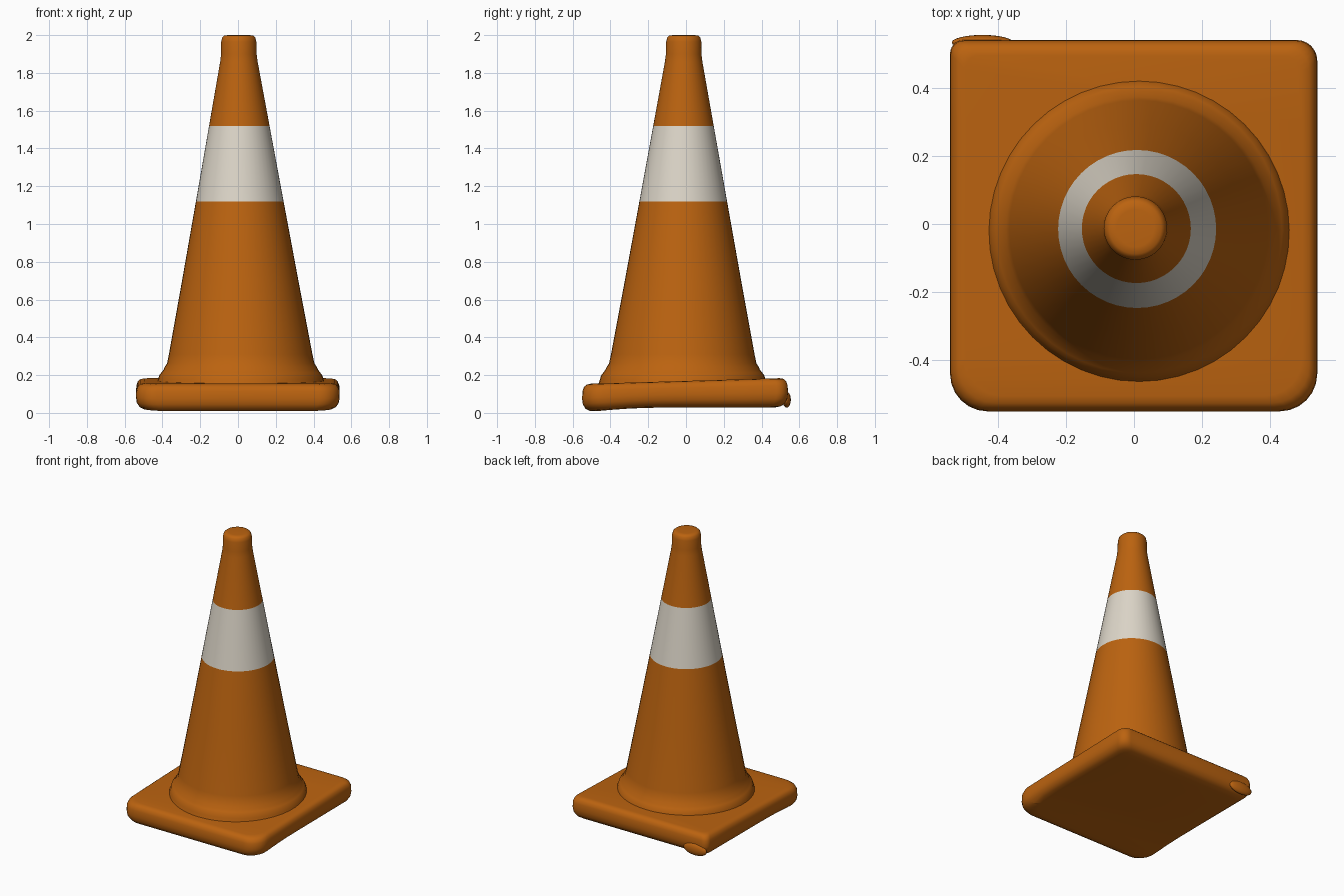
import bpy, bmesh, math
from mathutils import Vector

if "Cube" in bpy.data.objects:
    bpy.data.objects.remove(bpy.data.objects["Cube"])


def material(name, rgb):
    m = bpy.data.materials.new(name)
    m.diffuse_color = (*rgb, 1)
    m.use_nodes = True
    m.node_tree.nodes["Principled BSDF"].inputs["Base Color"].default_value = m.diffuse_color
    return m


orange = material("orange", (0.50, 0.125, 0.005))
white = material("off white", (0.72, 0.67, 0.58))


def finish(bm, name, mats, angle=50):
    bmesh.ops.recalc_face_normals(bm, faces=bm.faces[:])
    me = bpy.data.meshes.new(name)
    bm.to_mesh(me)
    bm.free()
    ob = bpy.data.objects.new(name, me)
    bpy.context.collection.objects.link(ob)
    for m in mats:
        me.materials.append(m)
    bpy.ops.object.select_all(action='DESELECT')
    ob.select_set(True)
    bpy.context.view_layer.objects.active = ob
    bpy.ops.object.shade_smooth_by_angle(angle=math.radians(angle))
    return ob


def loft(bm, rings, cap_start=True, cap_end=True):
    loops = [[bm.verts.new(p) for p in r] for r in rings]
    n = len(loops[0])
    for a, b in zip(loops, loops[1:]):
        for i in range(n):
            j = (i + 1) % n
            bm.faces.new((a[i], a[j], b[j], b[i]))
    if cap_start:
        bm.faces.new(loops[0][::-1])
    if cap_end:
        bm.faces.new(loops[-1])


# Base slab: rounded square, uneven corners, slightly sagging toward the front
X0, X1, Y0, Y1 = -0.54, 0.538, -0.55, 0.54
CORNERS = [(X1, Y1, 0.06, 0), (X0, Y1, 0.04, 90),
           (X0, Y0, 0.11, 180), (X1, Y0, 0.11, 270)]


def slab_ring(inset, z):
    pts = []
    for cx, cy, r, start in CORNERS:
        sx, sy = math.copysign(1, cx), math.copysign(1, cy)
        ox, oy = cx - sx * (r + inset), cy - sy * (r + inset)
        for k in range(7):
            a = math.radians(start + 15 * k)
            pts.append((ox + r * math.cos(a), oy + r * math.sin(a), z))
    return pts


bm = bmesh.new()
loft(bm, [slab_ring(i, z) for i, z in [
    (0.075, 0.0), (0.04, 0.006), (0.018, 0.02), (0.004, 0.045), (0.0, 0.075),
    (0.002, 0.115), (0.010, 0.137), (0.024, 0.149), (0.045, 0.153)]])
for y in (-0.4, -0.3, -0.2, -0.1, 0.1, 0.3):
    bmesh.ops.bisect_plane(bm, geom=bm.verts[:] + bm.edges[:] + bm.faces[:],
                           plane_co=(0, y, 0), plane_no=(0, 1, 0))
for v in bm.verts:
    t = (v.co.y - Y0) / (Y1 - Y0)
    top = 0.032 * t
    s = min(1, t / 0.4)
    bottom = 0.028 * s * (2 - s)
    f = v.co.z / 0.153
    v.co.z += top * f + bottom * (1 - f)
finish(bm, "base", [orange])

# Small bulge on the back left corner of the base
bm = bmesh.new()
bmesh.ops.create_uvsphere(bm, u_segments=24, v_segments=12, radius=1)
for v in bm.verts:
    v.co = Vector((-0.445 + 0.09 * v.co.x, 0.533 + 0.022 * v.co.y, 0.07 + 0.042 * v.co.z))
finish(bm, "corner_bulge", [orange])

# Cone with flared collar and blunt tip: (radius, height)
PROFILE = [(0.445, 0.155), (0.438, 0.178), (0.432, 0.198), (0.420, 0.214),
           (0.409, 0.228), (0.402, 0.244), (0.390, 0.262), (0.380, 0.31),
           (0.308, 0.70), (0.232, 1.12), (0.160, 1.52), (0.099, 1.86),
           (0.094, 1.90), (0.093, 1.965), (0.087, 1.988), (0.076, 1.998), (0.055, 2.0)]
SEG = 48


def cone_ring(r, z):
    # the axis leans very slightly
    cx, cy = 0.016 - 0.006 * z, -0.018 + 0.003 * z
    return [(cx + r * math.cos(2 * math.pi * k / SEG),
             cy + r * math.sin(2 * math.pi * k / SEG), z) for k in range(SEG)]


bm = bmesh.new()
loft(bm, [cone_ring(r, z) for r, z in PROFILE], cap_start=False)
for f in bm.faces:
    if 1.12 < f.calc_center_median().z < 1.52:
        f.material_index = 1
finish(bm, "cone", [orange, white])
